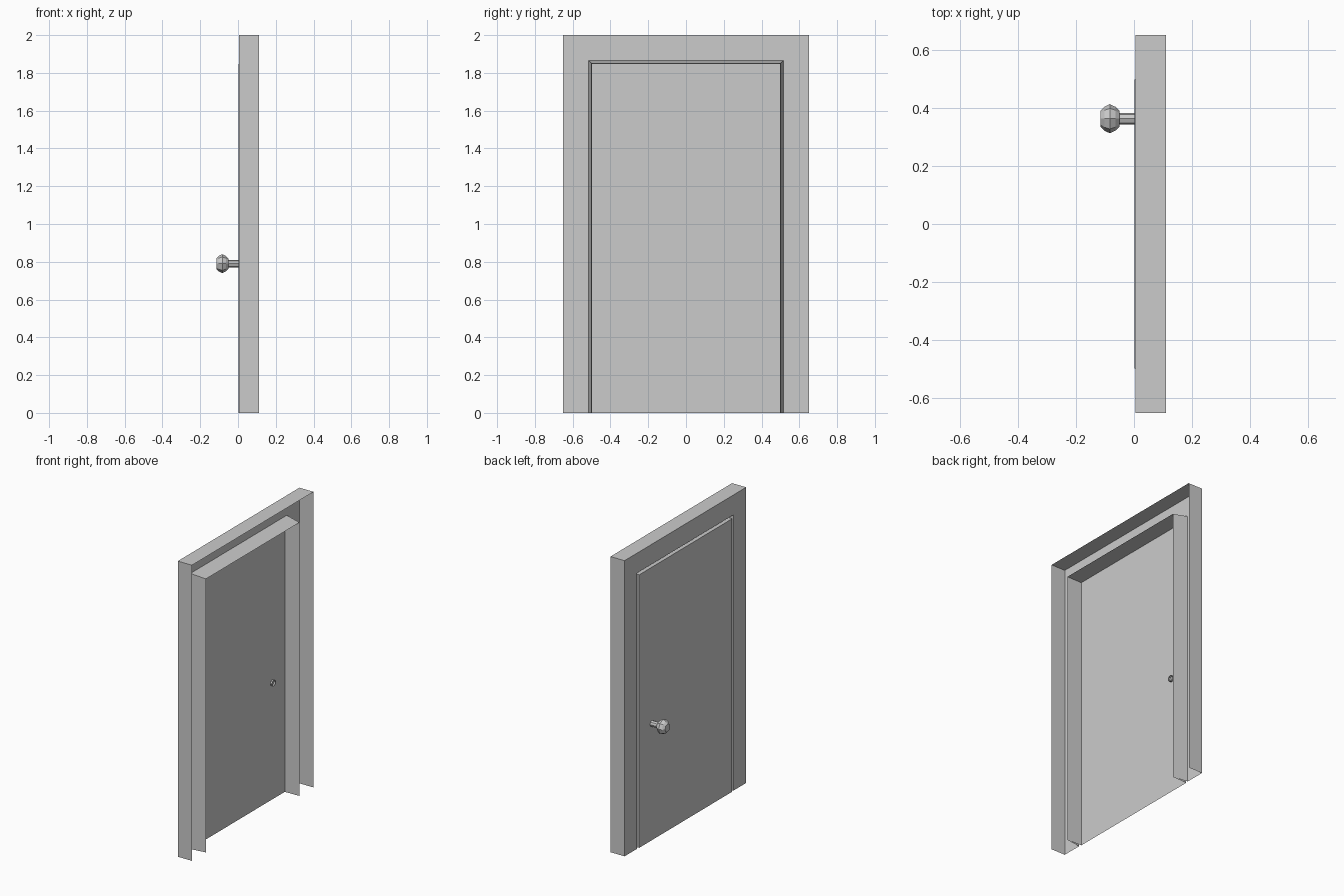
import bpy, bmesh, math

if "Cube" in bpy.data.objects:
    bpy.data.objects.remove(bpy.data.objects["Cube"])


def finish(name, bm):
    mesh = bpy.data.meshes.new(name)
    bm.to_mesh(mesh)
    bm.free()
    obj = bpy.data.objects.new(name, mesh)
    bpy.context.collection.objects.link(obj)
    return obj


def arch_loop(bm, x, half):
    """Door-shaped outline open at the floor; its top sits 1.35 above the half width."""
    top = half + 1.35
    return [bm.verts.new((x, y, z)) for y, z in
            ((-half, 0), (-half, top), (half, top), (half, 0))]


def arch(name, section, filled=False):
    """Sweep an (x, half width) section around the doorway with mitred corners."""
    bm = bmesh.new()
    loops = [arch_loop(bm, x, h) for x, h in section]
    for a, b in zip(loops, loops[1:]):
        for j in range(3):
            bm.faces.new((a[j], a[j + 1], b[j + 1], b[j]))
    if filled:
        bm.faces.new(loops[-1])
    return finish(name, bm)


def lathe_x(name, profile, y, z, sides=8):
    """Turn an (x, radius) profile around an axis parallel to x."""
    bm = bmesh.new()
    rings = []
    for x, r in profile:
        rings.append([bm.verts.new((x, y + r * math.cos(math.tau * i / sides),
                                    z + r * math.sin(math.tau * i / sides)))
                      for i in range(sides)])
    for a, b in zip(rings, rings[1:]):
        for i in range(sides):
            k = (i + 1) % sides
            bm.faces.new((a[i], b[i], b[k], a[k]))
    bmesh.ops.remove_doubles(bm, verts=bm.verts, dist=1e-5)
    bmesh.ops.recalc_face_normals(bm, faces=bm.faces)
    return finish(name, bm)


# Frame: outer side, front face and slanted jamb, hollow behind
arch("door_frame", [(0.11, 0.65), (0.005, 0.65), (0.005, 0.515), (0.11, 0.50)])

# Door: thin side walls and front panel, open behind
arch("door_panel", [(0.11, 0.50), (0.002, 0.497)], filled=True)

# Handle: open stem passing through the panel and faceted knob
lathe_x("knob_stem", [(0.015, 0.02), (-0.055, 0.02)], 0.362, 0.79)
lathe_x("door_knob", [(-0.115, 0), (-0.115, 0.027), (-0.102, 0.041), (-0.083, 0.05),
                      (-0.064, 0.041), (-0.05, 0.027), (-0.05, 0)], 0.362, 0.79)
